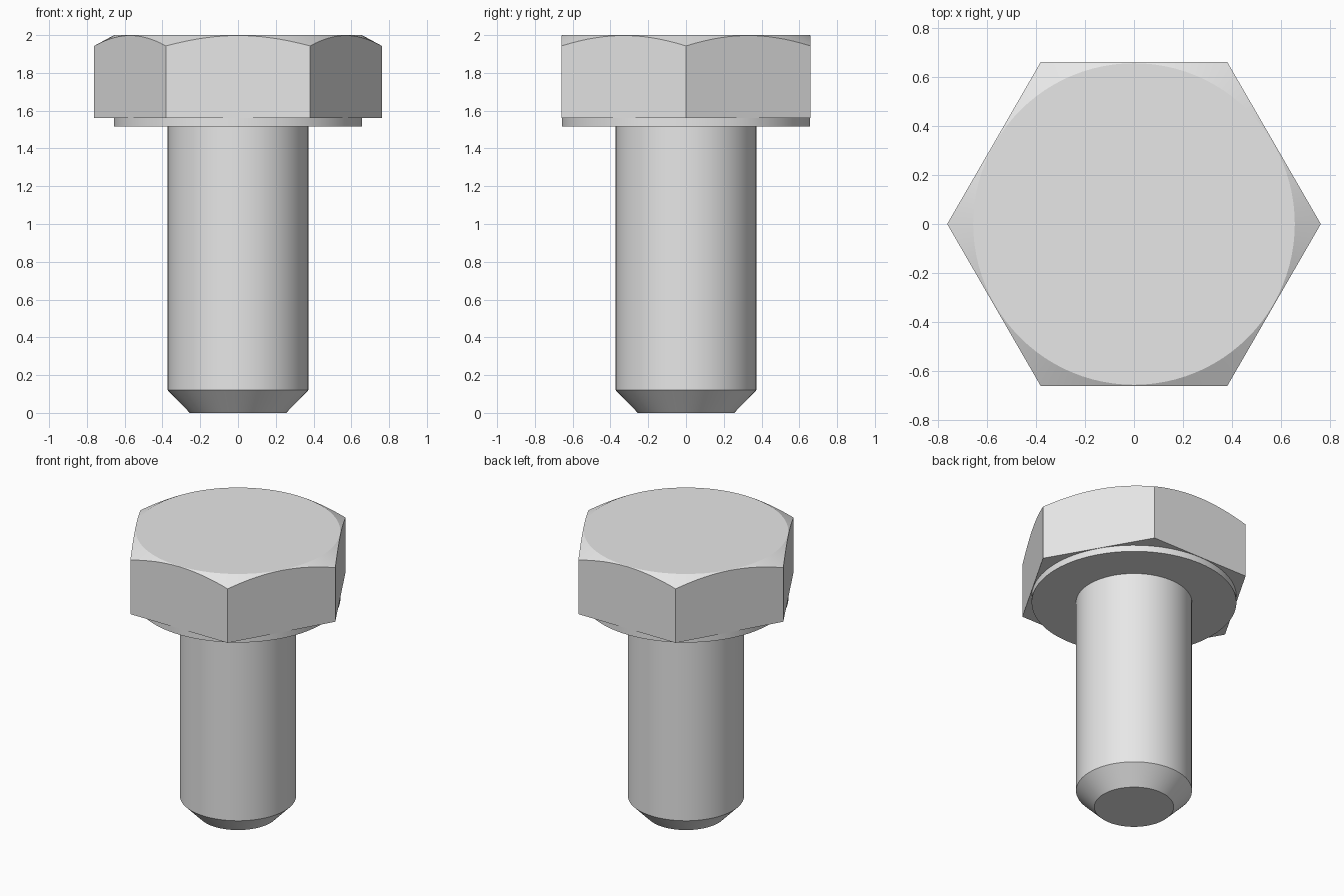
import bpy, bmesh
from math import pi, cos, sin, radians

cube = bpy.data.objects.get("Cube")
if cube:
    bpy.data.objects.remove(cube, do_unlink=True)

steel = bpy.data.materials.new("plain_grey_steel")
steel.use_nodes = True
grey = (0.8, 0.8, 0.8, 1)
steel.diffuse_color = grey
steel.node_tree.nodes["Principled BSDF"].inputs["Base Color"].default_value = grey

APOTHEM = 0.66          # half the distance across the head's flats
HEAD_BASE, TOP = 1.56, 2.0
WASHER_BASE = 1.515
SEGMENTS = 96


def finish(name, bm):
    bmesh.ops.recalc_face_normals(bm, faces=bm.faces)
    mesh = bpy.data.meshes.new(name)
    bm.to_mesh(mesh)
    bm.free()
    mesh.materials.append(steel)
    obj = bpy.data.objects.new(name, mesh)
    bpy.context.collection.objects.link(obj)
    bpy.ops.object.select_all(action="DESELECT")
    obj.select_set(True)
    bpy.context.view_layer.objects.active = obj
    bpy.ops.object.shade_smooth_by_angle(angle=radians(25))
    return obj


def ring(bm, radius_height):
    """Ring of vertices; radius and height are functions of the angle."""
    verts = []
    for i in range(SEGMENTS):
        a = 2 * pi * i / SEGMENTS
        r, z = radius_height(a)
        verts.append(bm.verts.new((r * cos(a), r * sin(a), z)))
    return verts


def bridge(bm, low, high):
    for i in range(SEGMENTS):
        j = (i + 1) % SEGMENTS
        bm.faces.new((low[i], low[j], high[j], high[i]))


def lathe(name, profile):
    bm = bmesh.new()
    rings = [ring(bm, lambda a, p=p: p) for p in profile]
    for low, high in zip(rings, rings[1:]):
        bridge(bm, low, high)
    bm.faces.new(rings[0])
    bm.faces.new(rings[-1])
    return finish(name, bm)


def hex_radius(a):
    return APOTHEM / cos(a % (pi / 3) - pi / 6)


# Hexagonal head: flat sides whose upper edges follow a conical chamfer
crown = APOTHEM - 0.004
bm = bmesh.new()
rim = ring(bm, lambda a: (hex_radius(a), TOP - (hex_radius(a) - crown) * 0.54))
circle = ring(bm, lambda a: (crown, TOP))
step = SEGMENTS // 6
corners = [bm.verts.new((rim[k * step].co.x, rim[k * step].co.y, HEAD_BASE))
           for k in range(6)]
for k in range(6):
    arc = [rim[(k * step + i) % SEGMENTS] for i in range(step + 1)]
    bm.faces.new([corners[k], corners[(k + 1) % 6]] + arc[::-1])
bm.faces.new(corners)
bridge(bm, rim, circle)
bm.faces.new(circle)
finish("hex_head", bm)

# Washer face under the head
lathe("washer_face", [(0.657, WASHER_BASE), (0.657, HEAD_BASE)])

# Plain shank with a chamfered tip
lathe("shank", [(0.255, 0), (0.372, 0.12), (0.372, WASHER_BASE)])
